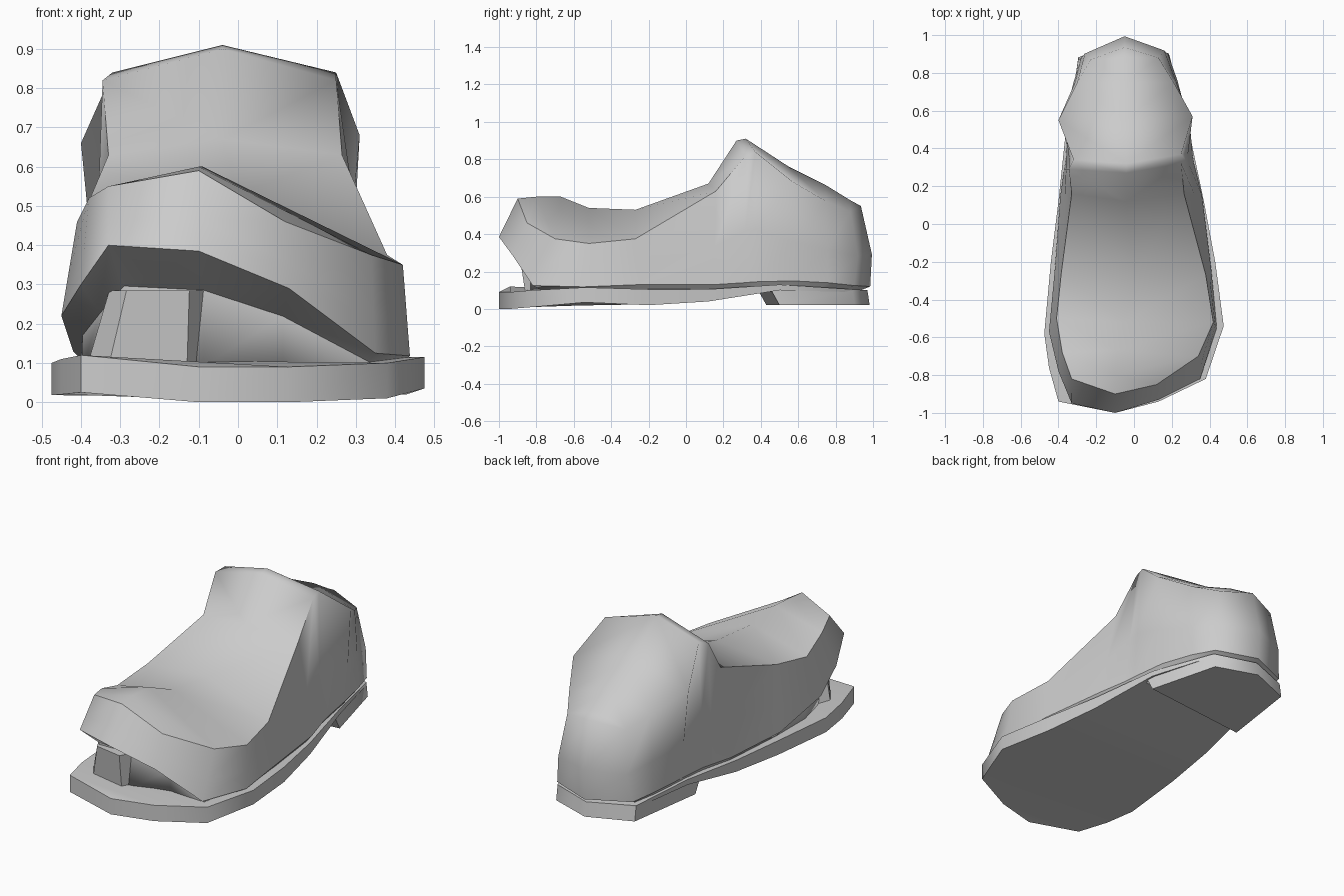
import bpy
import bmesh
from mathutils import Vector

cube = bpy.data.objects.get("Cube")
if cube:
    bpy.data.objects.remove(cube, do_unlink=True)

grey = bpy.data.materials.new("plain grey")
grey.use_nodes = True
grey.diffuse_color = (0.6, 0.6, 0.6, 1)
grey.node_tree.nodes["Principled BSDF"].inputs["Base Color"].default_value = grey.diffuse_color


def loop_of(toe, right, heel, left):
    """Closed loop running toe, +x side, heel, then back along the -x side."""
    return [Vector(p) for p in [toe] + right + [heel] + left[::-1]]


def add_ring(bm, loop):
    return [bm.verts.new(p) for p in loop]


def bridge(bm, lower, upper):
    count = len(lower)
    for i in range(count):
        j = (i + 1) % count
        bm.faces.new((lower[i], lower[j], upper[j], upper[i]))


def cross_cap(bm, ring):
    """Close a ring with faces running from one side to the other."""
    last = len(ring) // 2
    for i in range(last):
        corners = [ring[i], ring[i + 1], ring[-i - 1], ring[-i]]
        bm.faces.new(list(dict.fromkeys(corners)))


def finish(bm, name):
    bmesh.ops.recalc_face_normals(bm, faces=bm.faces[:])
    mesh = bpy.data.meshes.new(name)
    bm.to_mesh(mesh)
    bm.free()
    mesh.materials.append(grey)
    obj = bpy.data.objects.new(name, mesh)
    bpy.context.collection.objects.link(obj)
    return obj


def slab(name, bottom, top, angle=1.0):
    bm = bmesh.new()
    low, high = add_ring(bm, bottom), add_ring(bm, top)
    bridge(bm, low, high)
    cross_cap(bm, low)
    cross_cap(bm, high)
    obj = finish(bm, name)
    bpy.ops.object.select_all(action="DESELECT")
    obj.select_set(True)
    bpy.context.view_layer.objects.active = obj
    bpy.ops.object.shade_smooth_by_angle(angle=angle)


# Sole: outline of the top edge, and heights of the underside
sole_top = loop_of(
    (-.1, -1, .09),
    [(.13, -.94, .09), (.38, -.82, .1), (.475, -.54, .115), (.43, -.2, .105),
     (.37, .12, .105), (.29, .5, .13), (.185, .89, .105)],
    (-.05, .97, .1),
    [(-.4, -.94, .12), (-.45, -.76, .11), (-.475, -.58, .1), (-.44, -.2, .105),
     (-.4, .12, .105), (-.36, .5, .13), (-.295, .87, .105)])
under_side = [0, 0, .01, .035, .02, .04, .1, .09, .09, .09, .1, .04, .025, .018, .02, .025]
sole_bottom = [Vector((p.x, p.y, z)) for p, z in zip(sole_top, under_side)]
slab("sole", sole_bottom, sole_top)

# Heel block with a slanted front, flaring slightly at the back
heel_top = loop_of((-.04, .415, .11), [(.29, .45, .11), (.185, .89, .1)],
                   (-.05, .97, .1), [(-.36, .38, .11), (-.295, .87, .1)])
heel_bottom = [Vector((p.x, p.y + (.05 if p.y < .5 else .012), .02)) for p in heel_top]
slab("heel_block", heel_bottom, heel_top)

# Upper: lower edge, rim and ridge line
edge = loop_of(
    (-.1, -1, .385),
    [(.13, -.93, .29), (.35, -.82, .125), (.438, -.55, .118), (.41, -.25, .13),
     (.36, .15, .13), (.32, .31, .14), (.31, .37, .145), (.28, .57, .15),
     (.23, .76, .14), (.18, .9, .125)],
    (-.05, .985, .12),
    [(-.33, -.95, .4), (-.4, -.78, .3), (-.45, -.57, .22), (-.42, -.25, .13),
     (-.39, .15, .13), (-.37, .29, .14), (-.36, .36, .145), (-.35, .55, .15),
     (-.32, .75, .14), (-.28, .88, .125)])
rim = loop_of(
    (-.1, -.9, .59),
    [(.12, -.85, .46), (.34, -.7, .375), (.42, -.52, .35), (.38, -.27, .375),
     (.265, .16, .63), (.25, .32, .82), (.25, .37, .84), (.31, .57, .68),
     (.21, .75, .575), (.13, .88, .52)],
    (-.05, .935, .55),
    [(-.33, -.82, .55), (-.38, -.68, .52), (-.41, -.5, .46), (-.385, -.26, .5),
     (-.33, .16, .63), (-.345, .29, .82), (-.32, .34, .84), (-.4, .55, .66),
     (-.3, .75, .575), (-.23, .87, .52)])
ridge = [Vector(p) for p in [
    (-.1, -.8, .6), (-.09, -.67, .6), (-.05, -.52, .54), (0, -.27, .53),
    (-.04, .12, .67), (-.04, .27, .9), (-.04, .32, .91), (-.05, .55, .76),
    (-.05, .75, .66), (-.05, .88, .58)]]

# Side wall bulges backward around the heel
middle = []
for low, high in zip(edge, rim):
    point = low.lerp(high, .4)
    if point.y > .8:
        point.y *= 1.03
    middle.append(point)


def tuck(point):
    """Turn the lower edge inward beneath the upper."""
    k = .88 if point.y < -.5 and point.z > .2 else .95
    return Vector((point.x * k, point.y * k, .1 + max(0, point.z - .12) * .7))


inner = [tuck(p) for p in edge]
floor = [Vector((p.x, p.y, .09)) for p in inner]
for p in inner[:2] + floor[:2]:
    p.y += .05

bm = bmesh.new()
floor_ring, inner_ring, edge_ring, middle_ring, rim_ring = [
    add_ring(bm, loop) for loop in (floor, inner, edge, middle, rim)]
for low, high in ((floor_ring, inner_ring), (inner_ring, edge_ring),
                  (edge_ring, middle_ring), (middle_ring, rim_ring)):
    bridge(bm, low, high)
cross_cap(bm, floor_ring)

# Top surface joins both rims to the ridge line
half = len(rim_ring) // 2
spine = [rim_ring[0]] + add_ring(bm, ridge) + [rim_ring[half]]
for i in range(half):
    for side in (1, -1):
        corners = [spine[i], spine[i + 1], rim_ring[side * (i + 1)], rim_ring[side * i]]
        bm.faces.new(list(dict.fromkeys(corners)))

# Smooth surface, with crisp rim before the ankle and crisp lower edges
for face in bm.faces:
    face.smooth = True
crisp = [(edge_ring, range(len(edge_ring))), (inner_ring, range(len(edge_ring))),
         (rim_ring, range(-6, 6))]
for ring, places in crisp:
    for i in places:
        joined = bm.edges.get((ring[i], ring[(i + 1) % len(ring)]))
        joined.smooth = False
finish(bm, "upper")

# Toe pad standing in the open front, leaning forward
pad_plan = [(-.33, -.83), (-.13, -.86), (-.085, -.8), (-.085, -.68), (-.34, -.66), (-.385, -.75)]
pad_base = [Vector((x, y, .09)) for x, y in pad_plan]
pad_top = [Vector((x * .8 - .02, y - .03, .285)) for x, y in pad_plan]
slab("toe_pad", pad_base, pad_top, angle=.3)
